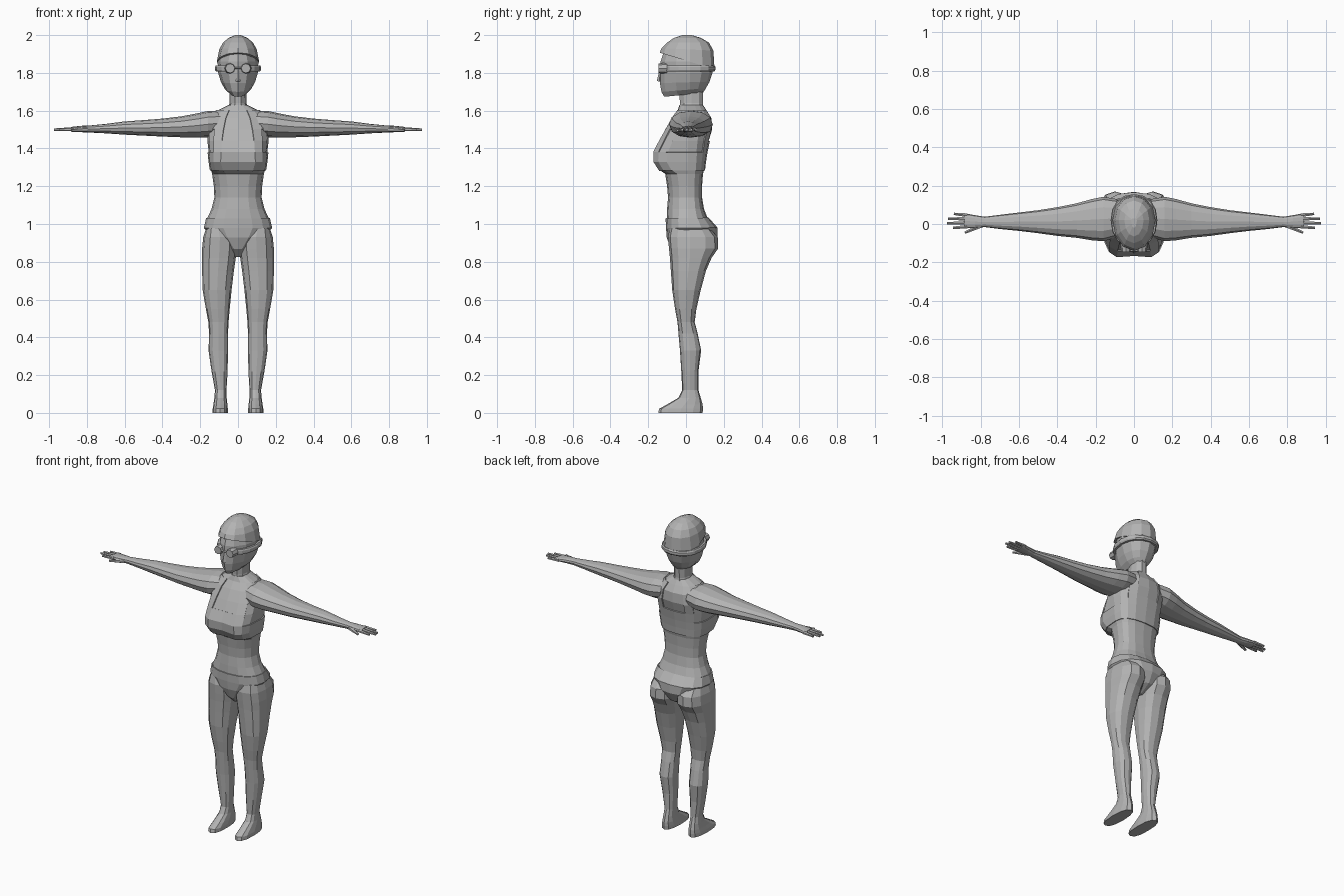
import bpy, bmesh, math
from mathutils import Vector

grey = bpy.data.materials.new("plain_grey")
grey.diffuse_color = (0.45, 0.45, 0.45, 1)


def finish(name, bm, mirror=False):
    """Turn a bmesh into a flat-shaded object, optionally mirrored in x."""
    bmesh.ops.recalc_face_normals(bm, faces=bm.faces)
    mesh = bpy.data.meshes.new(name)
    bm.to_mesh(mesh)
    bm.free()
    mesh.materials.append(grey)
    ob = bpy.data.objects.new(name, mesh)
    bpy.context.collection.objects.link(ob)
    if mirror:
        ob.modifiers.new("mirror", 'MIRROR')
    return ob


def power(v, n):
    return math.copysign(abs(v) ** (2 / n), v)


def ring(cx, hw, lo, hi, mid=None, n_lo=2.2, n_hi=2.2, notch=0.0, seg=16):
    """Rounded outline with separate front and back depth and squareness."""
    mid = (lo + hi) / 2 if mid is None else mid
    pts = []
    for i in range(seg):
        t = 2 * math.pi * i / seg
        s, c = math.sin(t), math.cos(t)
        n = n_lo if s < 0 else n_hi
        y = mid + power(s, n) * ((mid - lo) if s < 0 else (hi - mid))
        if s < -0.999:
            y += notch
        pts.append((cx + hw * power(c, n), y))
    return pts


def loft(name, rings, mirror=False):
    """Skin a list of 3D rings and close both ends."""
    bm = bmesh.new()
    loops = [[bm.verts.new(p) for p in r] for r in rings]
    n = len(loops[0])
    for a, b in zip(loops, loops[1:]):
        for i in range(n):
            j = (i + 1) % n
            bm.faces.new((a[i], a[j], b[j], b[i]))
    bm.faces.new(loops[0])
    bm.faces.new(loops[-1])
    return finish(name, bm, mirror)


def level(z, pts, tilt=0.0):
    return [(x, y, z + tilt * y) for x, y in pts]


def rod(name, p, q, r1, r2, seg=6, mirror=True):
    """Tapered rod between two points."""
    p, q = Vector(p), Vector(q)
    bm = bmesh.new()
    bmesh.ops.create_cone(bm, cap_ends=True, segments=seg, radius1=r1,
                          radius2=r2, depth=(q - p).length)
    rot = (q - p).to_track_quat('Z', 'Y').to_matrix()
    for v in bm.verts:
        v.co = rot @ v.co + (p + q) / 2
    return finish(name, bm, mirror)


def garment(name, source, rule):
    """Thin shell over the faces of a part that satisfy a rule."""
    bm = bmesh.new()
    bm.from_mesh(source.data)
    drop = [f for f in bm.faces if not rule(f.calc_center_median())]
    bmesh.ops.delete(bm, geom=drop, context='FACES')
    ob = finish(name, bm)
    mod = ob.modifiers.new("thickness", 'SOLIDIFY')
    mod.thickness, mod.offset = 0.006, 1
    ob.data.update()
    return ob


# Torso: z, half width, front, back, front squareness, centre notch
torso_rows = [
    (0.83, 0.02, -0.03, 0.06, 2, 0), (0.87, 0.05, -0.075, 0.13, 2, 0),
    (0.93, 0.13, -0.096, 0.162, 2.2, 0), (0.98, 0.175, -0.1, 0.16, 2.3, 0),
    (1.03, 0.163, -0.102, 0.115, 2.3, 0), (1.08, 0.14, -0.1, 0.095, 2.3, 0),
    (1.14, 0.125, -0.095, 0.085, 2.3, 0), (1.20, 0.128, -0.1, 0.085, 2.3, 0),
    (1.265, 0.137, -0.11, 0.09, 2.5, 0), (1.285, 0.143, -0.145, 0.095, 3.2, 0.015),
    (1.33, 0.15, -0.174, 0.1, 3.8, 0.018), (1.38, 0.155, -0.176, 0.108, 3.4, 0.015),
    (1.44, 0.162, -0.145, 0.12, 2.9, 0.01), (1.50, 0.162, -0.11, 0.138, 2.5, 0),
    (1.56, 0.145, -0.075, 0.135, 2.3, 0), (1.60, 0.11, -0.045, 0.11, 2.2, 0),
    (1.63, 0.05, -0.035, 0.09, 2.2, 0),
]
torso = loft("torso", [level(z, ring(0, w, f, b, 0.01, n, 2.5, k))
                       for z, w, f, b, n, k in torso_rows])

# Two-piece swimwear
garment("swim_top", torso, lambda c: 1.28 < c.z < 1.40 or
        (1.40 <= c.z < 1.61 and 0.04 < abs(c.x) < 0.13) or
        (1.40 <= c.z < 1.47 and abs(c.x) <= 0.04))
garment("swim_briefs", torso, lambda c: 0.83 < c.z < 1.03)

# Neck
loft("neck", [level(z, ring(0, w, f, b, seg=10)) for z, w, f, b in
              [(1.59, 0.06, -0.04, 0.1), (1.64, 0.045, -0.035, 0.092),
               (1.73, 0.043, -0.04, 0.095)]])

# Head: z, half width, front, back, tilt
head_rows = [
    (1.685, 0.04, -0.115, 0.09, 0.1), (1.71, 0.068, -0.13, 0.105, 0.08),
    (1.75, 0.09, -0.138, 0.125, 0.03), (1.80, 0.105, -0.138, 0.14, 0),
    (1.86, 0.108, -0.135, 0.145, 0), (1.92, 0.09, -0.115, 0.135, 0),
]
loft("head", [level(z, ring(0, w, f, b, 0.02, 1.8, 2.1, seg=12), t)
              for z, w, f, b, t in head_rows])
rod("nose", (0, -0.134, 1.815), (0, -0.142, 1.755), 0.006, 0.013, 4, False)

# Swim cap
cap_rows = [
    (1.865, 0.112, -0.14, 0.151, -0.3), (1.925, 0.099, -0.128, 0.145, -0.05),
    (1.96, 0.08, -0.1, 0.122, 0), (1.985, 0.05, -0.065, 0.08, 0),
    (2.0, 0.015, -0.02, 0.03, 0),
]
loft("swim_cap", [level(z, ring(0, w, f, b, 0.02, 2, 2.1, seg=12), t)
                  for z, w, f, b, t in cap_rows])

# Goggles: strap, lenses, bridge
loft("goggle_strap", [level(z, ring(0, w, -0.128, b, 0.02, 2.1, 2.2))
                      for z, w, b in [(1.808, 0.117, 0.15), (1.816, 0.122, 0.156),
                                      (1.832, 0.122, 0.156), (1.84, 0.117, 0.15)]])
rod("goggle_lens", (0.042, -0.1, 1.824), (0.042, -0.146, 1.824), 0.03, 0.025, 8)
rod("goggle_bridge", (-0.02, -0.14, 1.826), (0.02, -0.14, 1.826), 0.005, 0.005, 4, False)

# Legs with feet: z, inner x, outer x, front, back
leg_rows = [
    (0.98, 0.04, 0.168, -0.085, 0.125), (0.93, 0.008, 0.184, -0.096, 0.168),
    (0.87, 0.006, 0.19, -0.09, 0.17), (0.82, 0.012, 0.19, -0.085, 0.135),
    (0.75, 0.022, 0.19, -0.08, 0.105), (0.65, 0.034, 0.187, -0.073, 0.078),
    (0.55, 0.044, 0.17, -0.058, 0.055), (0.48, 0.05, 0.157, -0.045, 0.046),
    (0.42, 0.053, 0.153, -0.04, 0.062), (0.33, 0.053, 0.156, -0.032, 0.08),
    (0.22, 0.055, 0.14, -0.025, 0.066), (0.12, 0.061, 0.122, -0.02, 0.066),
    (0.08, 0.06, 0.125, -0.04, 0.078), (0.045, 0.056, 0.13, -0.1, 0.088),
    (0.022, 0.054, 0.134, -0.142, 0.09), (0.0, 0.054, 0.135, -0.147, 0.088),
]
loft("leg", [level(z, ring((i + o) / 2, (o - i) / 2, f, b, min(0.02, (f + b) / 2), 2.5, 2.4, seg=12))
             for z, i, o, f, b in leg_rows], True)

# Arms and palms: x, bottom z, top z, front y, back y
arm_rows = [
    (0.09, 1.47, 1.60, -0.07, 0.13), (0.16, 1.458, 1.598, -0.09, 0.142),
    (0.22, 1.457, 1.585, -0.085, 0.13), (0.30, 1.459, 1.57, -0.072, 0.108),
    (0.40, 1.463, 1.558, -0.062, 0.088), (0.50, 1.468, 1.55, -0.048, 0.072),
    (0.60, 1.473, 1.543, -0.036, 0.06), (0.70, 1.48, 1.53, -0.026, 0.048),
    (0.78, 1.484, 1.522, -0.016, 0.038), (0.83, 1.486, 1.52, -0.022, 0.046),
    (0.885, 1.49, 1.514, -0.022, 0.056),
]
loft("arm", [[(x, y, z) for z, y in ring((b + t) / 2, (t - b) / 2, f, k, seg=12)]
             for x, b, t, f, k in arm_rows], True)

# Fingers and thumb
for i, (y0, y1, tip) in enumerate([(-0.014, -0.02, 0.945), (0.006, 0.004, 0.975),
                                   (0.027, 0.028, 0.97), (0.046, 0.053, 0.94)]):
    rod("finger_%d" % (i + 1), (0.87, y0, 1.502), (tip, y1, 1.499), 0.011, 0.007)
rod("thumb", (0.80, -0.008, 1.5), (0.882, -0.045, 1.495), 0.014, 0.007)
